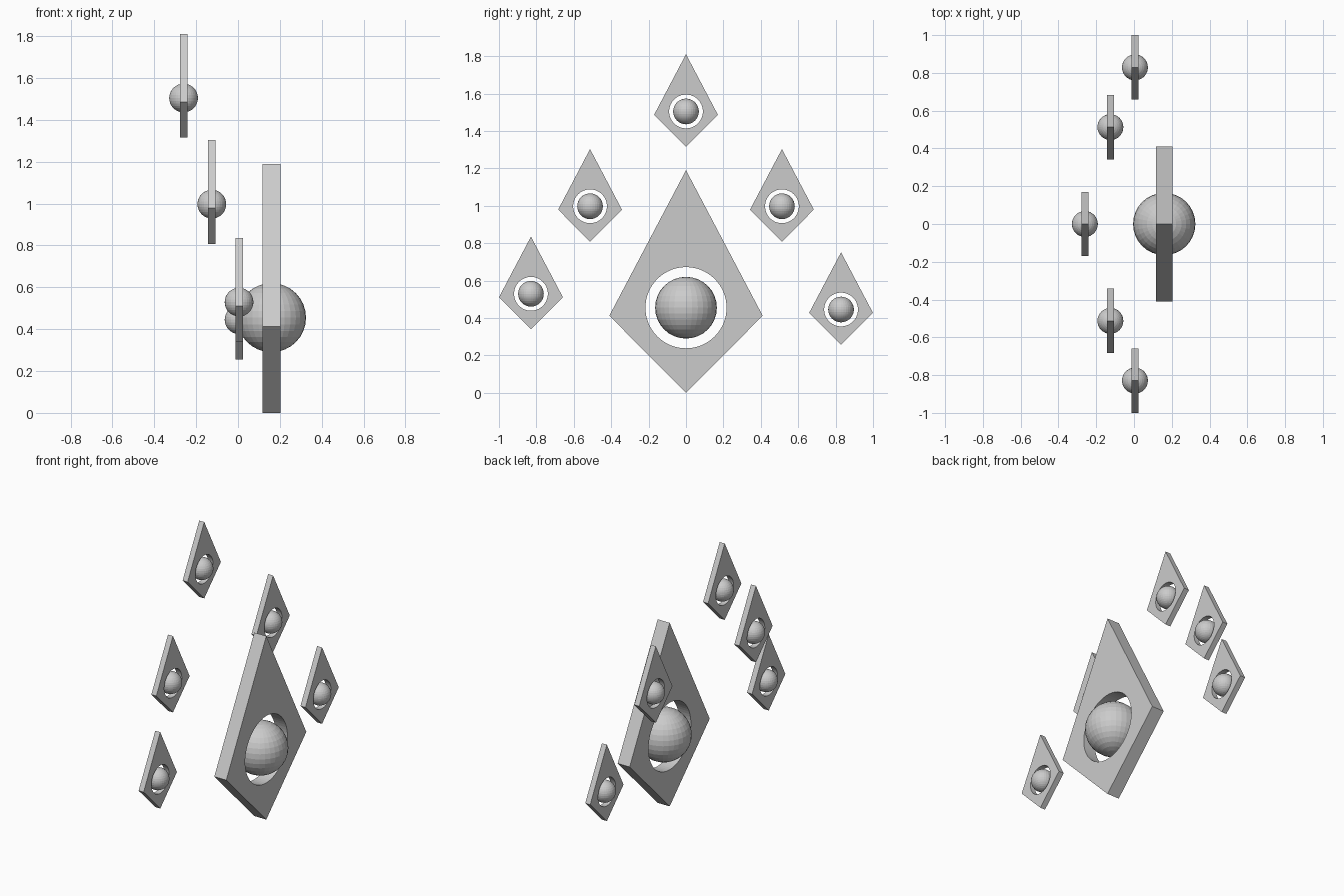
import bpy, bmesh, math
from mathutils import Matrix

if "Cube" in bpy.data.objects:
    bpy.data.objects.remove(bpy.data.objects["Cube"])

HUB = 0.455        # height of the hole and ball above the lower tip
THICK = 0.086      # plate thickness
SMALL = 0.416      # scale of the small pieces


def make_object(name, mesh, loc=(0, 0, 0), scale=1.0):
    ob = bpy.data.objects.new(name, mesh)
    ob.location = loc
    ob.scale = (scale,) * 3
    bpy.context.collection.objects.link(ob)
    return ob


def finish(bm, name):
    mesh = bpy.data.meshes.new(name)
    bmesh.ops.recalc_face_normals(bm, faces=bm.faces)
    bm.to_mesh(mesh)
    bm.free()
    return mesh


# kite plate: flat profile extruded along x
bm = bmesh.new()
profile = [(0, 0), (0.41, 0.412), (0, 1.19), (-0.41, 0.412)]
face = bm.faces.new([bm.verts.new((-THICK / 2, y, z)) for y, z in profile])
ext = bmesh.ops.extrude_face_region(bm, geom=[face])["geom"]
bmesh.ops.translate(bm, vec=(THICK, 0, 0),
                    verts=[v for v in ext if isinstance(v, bmesh.types.BMVert)])
solid = make_object("kite_blank", finish(bm, "kite_blank"))

# round window cut through the plate
bm = bmesh.new()
bmesh.ops.create_cone(bm, cap_ends=True, segments=64, radius1=0.217, radius2=0.217, depth=0.4,
                      matrix=Matrix.Translation((0, 0, HUB)) @ Matrix.Rotation(math.pi / 2, 4, 'Y'))
cutter = make_object("window_cutter", finish(bm, "window_cutter"))
cutter.hide_render = True
cut = solid.modifiers.new("window", 'BOOLEAN')
cut.operation = 'DIFFERENCE'
cut.solver = 'EXACT'
cut.object = cutter
bpy.context.view_layer.update()
plate = bpy.data.meshes.new_from_object(
    solid.evaluated_get(bpy.context.evaluated_depsgraph_get()))
for helper in (solid, cutter):
    bpy.data.objects.remove(helper)

# faceted ball floating in the window
bm = bmesh.new()
bmesh.ops.create_uvsphere(bm, u_segments=32, v_segments=16, radius=0.165,
                          matrix=Matrix.Translation((0, 0, HUB)))
ball = finish(bm, "ball")

# one large piece and an arc of five small ones (lower tip positions)
pieces = [
    ("large", (0.16, 0, 0), 1.0),
    ("top", (-0.26, 0, 1.315), SMALL),
    ("upper_left", (-0.125, -0.513, 0.808), SMALL),
    ("upper_right", (-0.125, 0.513, 0.808), SMALL),
    ("lower_left", (0.005, -0.829, 0.34), SMALL),
    ("lower_right", (0.005, 0.829, 0.256), SMALL),
]
for name, loc, scale in pieces:
    make_object(name + "_plate", plate, loc, scale)
    make_object(name + "_ball", ball, loc, scale)
